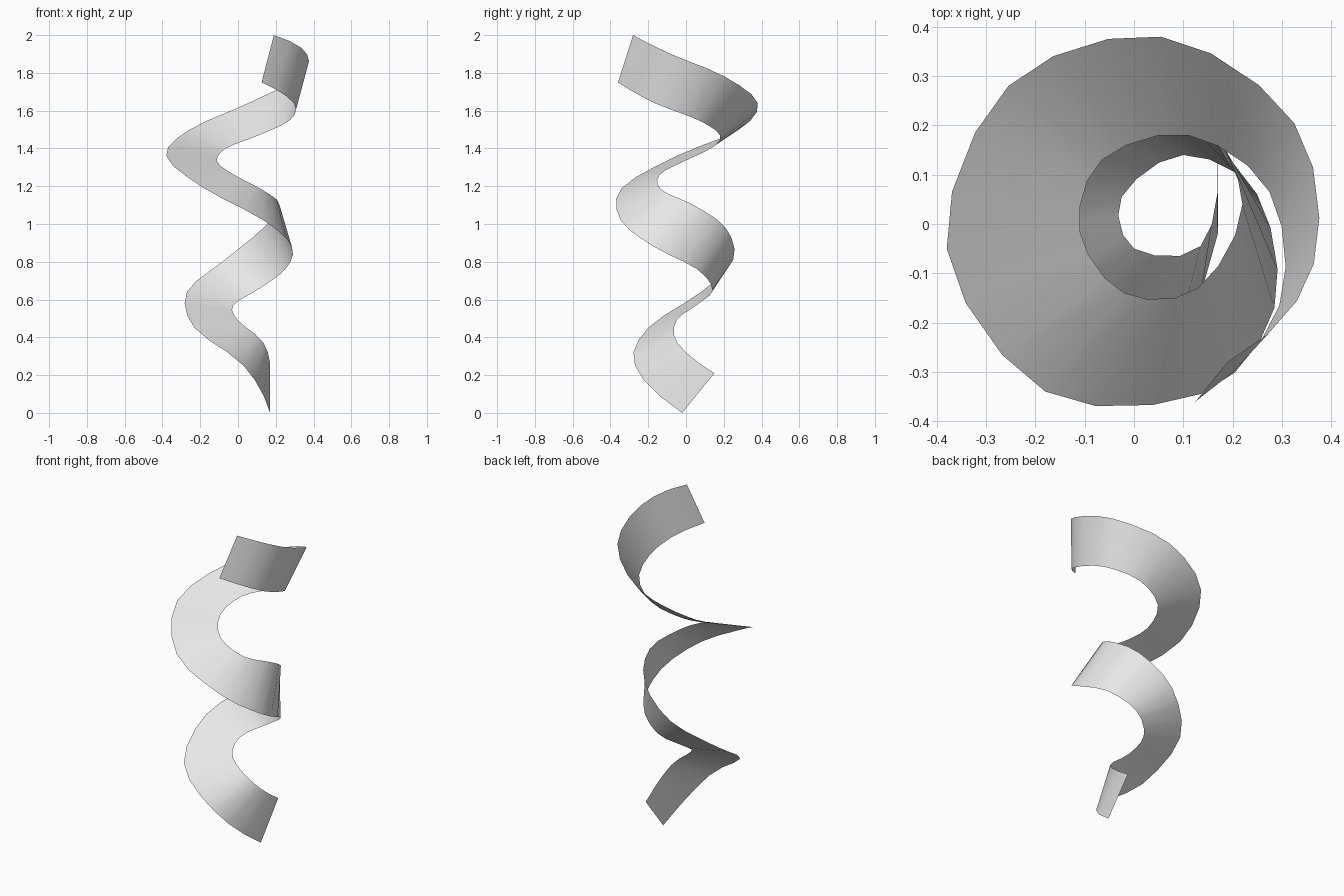
import bpy
import bmesh
from mathutils import Vector

cube = bpy.data.objects.get("Cube")
if cube:
    bpy.data.objects.remove(cube, do_unlink=True)

STEPS = 3  # ribbon segments between two guide points

# Guide points of the two ribbon edges, from the top end down
first_edge = [
    (.19, -.28, 2), (.365, -.08, 1.9), (.325, .205, 1.78), (.055, .38, 1.64),
    (-.255, .28, 1.5), (-.38, -.05, 1.36), (-.18, -.34, 1.19), (.135, -.345, 1.02),
    (.285, -.17, .88), (.25, .06, .76), (.1, .14, .65), (-.025, .055, .57),
    (0, -.05, .49), (.135, -.045, .37), (.17, .15, .21)]
second_edge = [
    (.125, -.36, 1.75), (.295, -.165, 1.64), (.275, .065, 1.55), (.11, .18, 1.47),
    (-.065, .13, 1.4), (-.11, -.015, 1.33), (-.02, -.14, 1.26), (.13, -.13, 1.18),
    (.22, .04, 1.1), (.135, .21, .98), (-.07, .25, .81), (-.27, .08, .64),
    (-.23, -.2, .45), (.03, -.27, .25), (.17, -.02, 0)]


def smooth_path(guides):
    """Points along a smooth curve that passes through every guide point."""
    points = [Vector(guide) for guide in guides]
    # Carry the curvature on past both ends
    before = 3 * points[0] - 3 * points[1] + points[2]
    after = 3 * points[-1] - 3 * points[-2] + points[-3]
    padded = [before] + points + [after]
    path = []
    for previous, start, end, following in zip(padded, padded[1:], padded[2:], padded[3:]):
        leave = (end - previous) / 2
        arrive = (following - start) / 2
        for step in range(STEPS):
            t = step / STEPS
            ease = t * t * (3 - 2 * t)
            path.append(start.lerp(end, ease)
                        + leave * t * (1 - t) ** 2
                        - arrive * t * t * (1 - t))
    path.append(points[-1])
    return path


def make_material(name, colour):
    material = bpy.data.materials.new(name)
    material.use_nodes = True
    material.diffuse_color = colour
    material.node_tree.nodes["Principled BSDF"].inputs["Base Color"].default_value = colour
    return material


# Twisting ribbon: a single sheet spanned between the two edges
bm = bmesh.new()
left_row = [bm.verts.new(point) for point in smooth_path(first_edge)]
right_row = [bm.verts.new(point) for point in smooth_path(second_edge)]
for a, b, c, d in zip(left_row, left_row[1:], right_row[1:], right_row):
    bm.faces.new((a, b, c, d))

mesh = bpy.data.meshes.new("spiral_ribbon")
bm.to_mesh(mesh)
bm.free()
mesh.materials.append(make_material("light grey", (.8, .8, .8, 1)))
ribbon = bpy.data.objects.new("spiral_ribbon", mesh)
bpy.context.collection.objects.link(ribbon)

# Smooth shading along the ribbon
mesh.shade_smooth()
